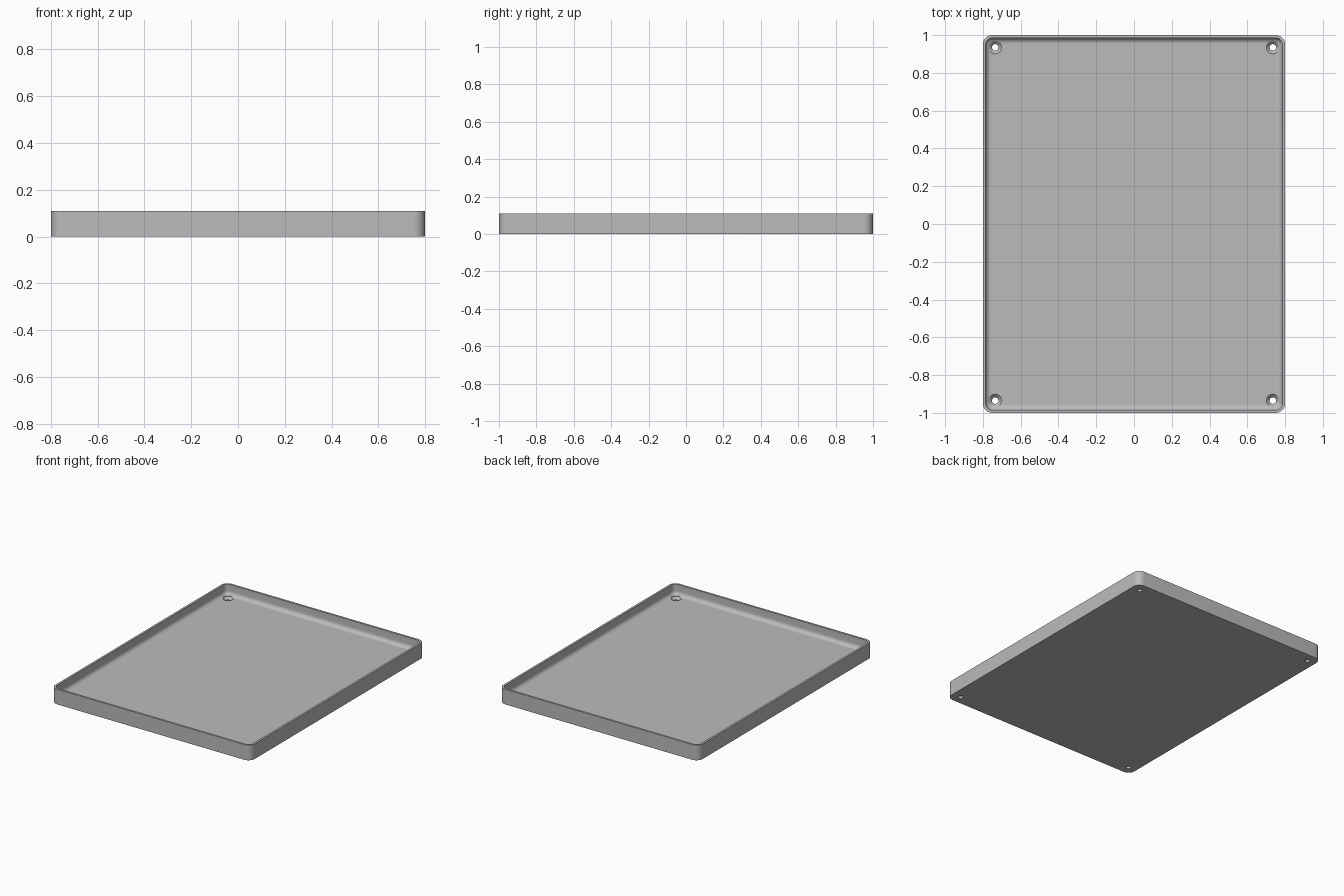
import bpy, bmesh, math

cube = bpy.data.objects.get("Cube")
if cube:
    bpy.data.objects.remove(cube, do_unlink=True)

HALF_X, HALF_Y, HEIGHT = 0.8, 1.0, 0.11
CORNER, WALL, FLOOR, FILLET = 0.05, 0.015, 0.033, 0.03
SEGMENTS = 10

grey = bpy.data.materials.new("plain grey")
grey.use_nodes = True
colour = (0.5, 0.5, 0.5, 1)
grey.diffuse_color = colour
grey.node_tree.nodes["Principled BSDF"].inputs["Base Color"].default_value = colour


def new_object(name, bm):
    bmesh.ops.recalc_face_normals(bm, faces=bm.faces)
    mesh = bpy.data.meshes.new(name)
    bm.to_mesh(mesh)
    bm.free()
    mesh.materials.append(grey)
    obj = bpy.data.objects.new(name, mesh)
    bpy.context.collection.objects.link(obj)
    return obj


def loft(bm, rings):
    """Skin a list of closed point rings and cap both ends."""
    loops = [[bm.verts.new(p) for p in ring] for ring in rings]
    for low, high in zip(loops, loops[1:]):
        for i in range(len(low)):
            j = (i + 1) % len(low)
            bm.faces.new((low[i], low[j], high[j], high[i]))
    bm.faces.new(loops[0][::-1])
    bm.faces.new(loops[-1])


def rounded_ring(inset, z):
    """Rounded rectangle, pulled in from the outer edge."""
    r = CORNER - inset
    points = []
    for quarter, (sx, sy) in enumerate(((1, 1), (-1, 1), (-1, -1), (1, -1))):
        for k in range(SEGMENTS + 1):
            a = (quarter + k / SEGMENTS) * math.pi / 2
            points.append((sx * (HALF_X - CORNER) + r * math.cos(a),
                           sy * (HALF_Y - CORNER) + r * math.sin(a), z))
    return points


def circle(x, y, r, z, n=32):
    return [(x + r * math.cos(math.tau * k / n),
             y + r * math.sin(math.tau * k / n), z) for k in range(n)]


# Tray: outer wall, flat rim, inner wall, filleted floor
profile = [(0, 0), (0, HEIGHT), (WALL, HEIGHT)]
for k in range(9):
    a = k / 8 * math.pi / 2
    profile.append((WALL + FILLET * (1 - math.cos(a)),
                    FLOOR + FILLET * (1 - math.sin(a))))
bm = bmesh.new()
loft(bm, [rounded_ring(inset, z) for inset, z in profile])
tray = new_object("tray", bm)

# Countersunk screw holes in the four corners
bm = bmesh.new()
for x in (-0.735, 0.735):
    for y in (-0.935, 0.935):
        loft(bm, [circle(x, y, r, z) for r, z in
                  ((0.017, -0.02), (0.017, FLOOR - 0.017),
                   (0.034, FLOOR), (0.034, FLOOR + 0.03))])
cutter = new_object("screw_hole_cutter", bm)
cutter.hide_render = True
cutter.hide_set(True)

holes = tray.modifiers.new("screw holes", "BOOLEAN")
holes.operation = "DIFFERENCE"
holes.solver = "EXACT"
holes.object = cutter

# Apply the cut, drop the cutter, smooth the rounded surfaces
bpy.ops.object.select_all(action="DESELECT")
tray.select_set(True)
bpy.context.view_layer.objects.active = tray
bpy.ops.object.modifier_apply(modifier=holes.name)
bpy.data.objects.remove(cutter, do_unlink=True)
bpy.ops.object.shade_smooth_by_angle(angle=math.radians(30))
